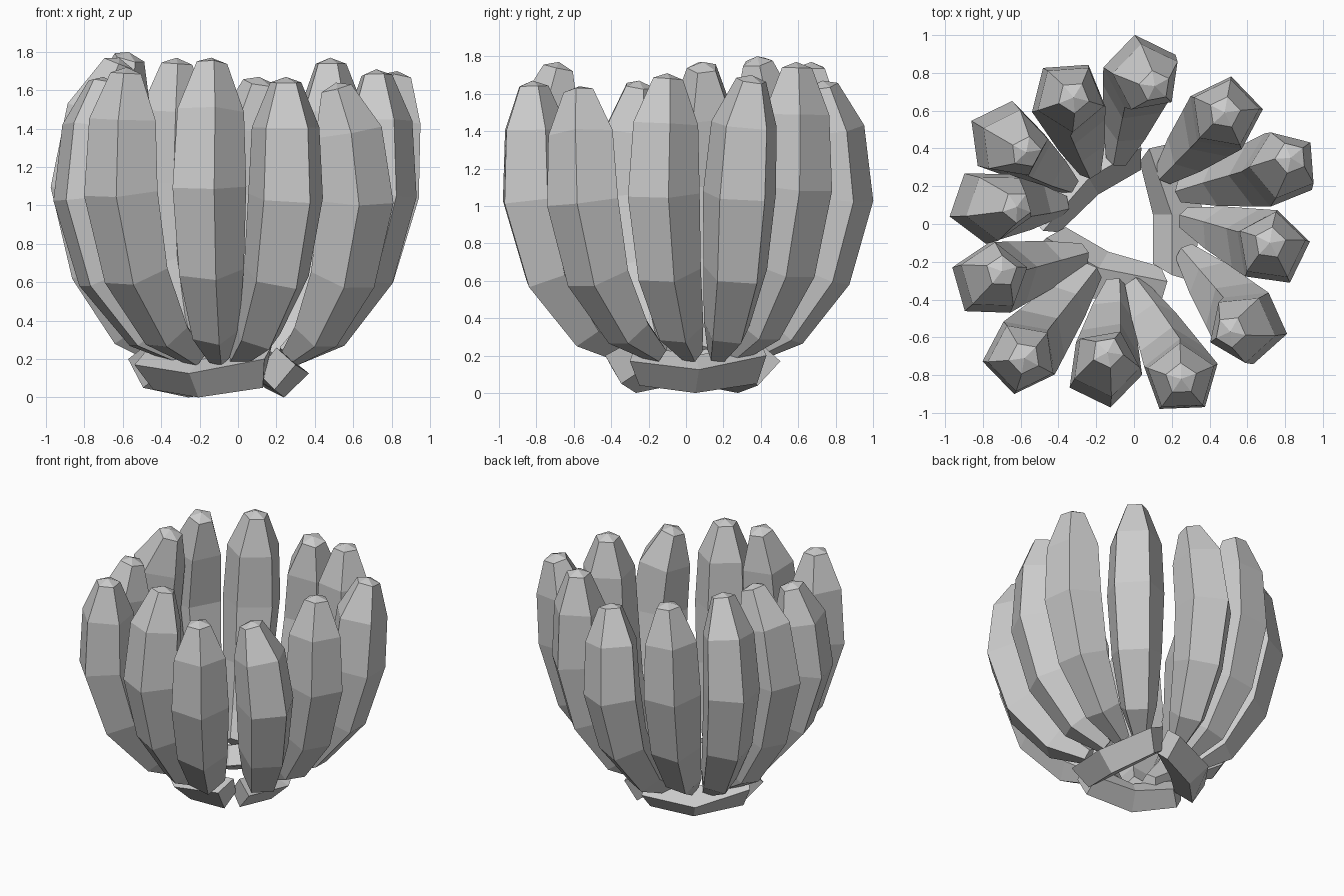
import bpy
from math import cos, sin, radians
from mathutils import Vector, Matrix

if "Cube" in bpy.data.objects:
    bpy.data.objects.remove(bpy.data.objects["Cube"])


def loft(name, rings, end_point=None):
    """Skin equal-sized rings; the end is a flat cap or a fan to a point."""
    n = len(rings[0])
    verts = [v for r in rings for v in r]
    faces = []
    for k in range(len(rings) - 1):
        for i in range(n):
            j = (i + 1) % n
            faces.append((k * n + i, k * n + j, (k + 1) * n + j, (k + 1) * n + i))
    faces.append(tuple(reversed(range(n))))
    last = (len(rings) - 1) * n
    if end_point is None:
        faces.append(tuple(range(last, last + n)))
    else:
        verts.append(end_point)
        for i in range(n):
            faces.append((last + i, last + (i + 1) % n, len(verts) - 1))
    me = bpy.data.meshes.new(name)
    me.from_pydata([tuple(v) for v in verts], [], faces)
    ob = bpy.data.objects.new(name, me)
    bpy.context.collection.objects.link(ob)
    return ob


# petals: base x,y / middle x,y / tip x,y / height / corner direction
PETALS = [
    (-.09, .34, .04, .80, .11, .73, 1.67, 100),
    (.16, .26, .48, .58, .48, .59, 1.77, 80),
    (.25, .17, .77, .29, .83, .35, 1.70, 40),
    (.27, .03, .73, -.13, .72, -.10, 1.71, 10),
    (.27, -.15, .61, -.54, .51, -.57, 1.64, -12),
    (.00, -.32, .25, -.81, .25, -.82, 1.67, 20),
    (-.10, -.32, -.16, -.77, -.14, -.68, 1.77, -80),
    (-.22, -.25, -.60, -.70, -.58, -.71, 1.72, -100),
    (-.27, -.16, -.77, -.30, -.70, -.25, 1.67, 160),
    (-.38, .10, -.78, .10, -.62, .09, 1.77, 125),
    (-.34, .21, -.68, .45, -.57, .38, 1.80, 80),
    (-.23, .28, -.35, .67, -.32, .67, 1.77, 58),
]
# per ring: share base->middle, share middle->tip, height share, radius
STATIONS = [(0, 0, 0, .06), (.4, 0, .09, .13), (.8, 0, .295, .18),
            (1, 0, .57, .205), (1, .4, .82, .185), (1, 1, .98, .085)]


def petal(bx, by, mx, my, tx, ty, top, phase):
    base, mid, tip = Vector((bx, by)), Vector((mx, my)), Vector((tx, ty))
    path = []
    for f, g, h, r in STATIONS:
        p = base.lerp(mid, f) + (tip - mid) * g
        path.append(Vector((p.x, p.y, .21 + h * (top - .21))))
    rings = []
    for k, c in enumerate(path):
        tangent = path[min(k + 1, 5)] - path[max(k - 1, 0)]
        q = Vector((0, 0, 1)).rotation_difference(tangent)
        r = STATIONS[k][3]
        rings.append([c + q @ Vector((r * cos(radians(phase + 72 * i)),
                                      r * sin(radians(phase + 72 * i)), 0))
                      for i in range(5)])
    loft("petal", rings, end_point=Vector((tx, ty, top)))


for row in PETALS:
    petal(*row)

# three bent base links, repeated by turning a third of a circle
LINK = [
    [(.19, -.25, .04), (.30, -.30, .17), (.20, -.27, .26), (.10, -.21, .13)],
    [(.24, .05, 0), (.37, .07, .125), (.20, .05, .20), (.10, .05, .09)],
    [(.14, .38, .05), (.21, .43, .20), (.08, .40, .27), (.03, .33, .13)],
]
CENTRE = Vector((-.075, .02, 0))
for a in (0, 120, 240):
    m = Matrix.Rotation(radians(a), 3, 'Z')
    loft("base_link", [[m @ (Vector(v) - CENTRE) + CENTRE for v in reversed(s)]
                       for s in LINK])
